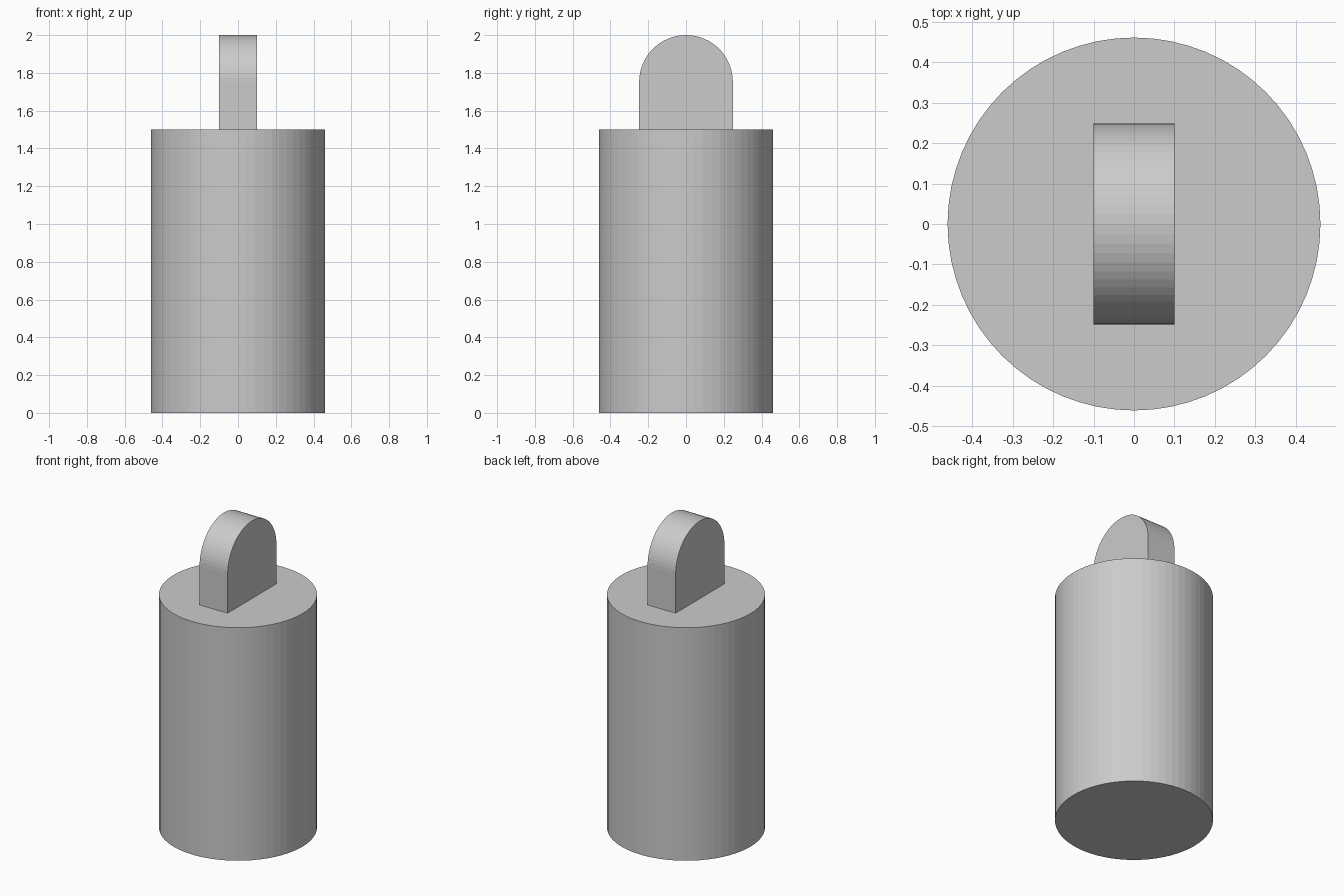
import bpy, bmesh
from math import pi, cos, sin

if "Cube" in bpy.data.objects:
    bpy.data.objects.remove(bpy.data.objects["Cube"])


def extrude_profile(name, points, direction):
    """Make a closed solid by extruding a flat outline along a vector."""
    bm = bmesh.new()
    face = bm.faces.new([bm.verts.new(p) for p in points])
    result = bmesh.ops.extrude_face_region(bm, geom=[face], use_keep_orig=True)
    moved = [g for g in result["geom"] if isinstance(g, bmesh.types.BMVert)]
    bmesh.ops.translate(bm, verts=moved, vec=direction)
    bmesh.ops.recalc_face_normals(bm, faces=bm.faces)
    mesh = bpy.data.meshes.new(name)
    bm.to_mesh(mesh)
    bm.free()
    obj = bpy.data.objects.new(name, mesh)
    bpy.context.collection.objects.link(obj)
    return obj


BODY_R, BODY_H = 0.461, 1.5
TAB_R, TAB_T, TOP = 0.248, 0.2, 2.0

# Cylindrical body
sides = 64
circle = [(BODY_R * cos(2 * pi * i / sides), BODY_R * sin(2 * pi * i / sides), 0)
          for i in range(sides)]
extrude_profile("body", circle, (0, 0, BODY_H))

# Upright tab with a half-round top
steps = 32
x = -TAB_T / 2
outline = [(x, -TAB_R, BODY_H), (x, TAB_R, BODY_H)]
outline += [(x, TAB_R * cos(pi * i / steps), TOP - TAB_R + TAB_R * sin(pi * i / steps))
            for i in range(steps + 1)]
extrude_profile("top_tab", outline, (TAB_T, 0, 0))
